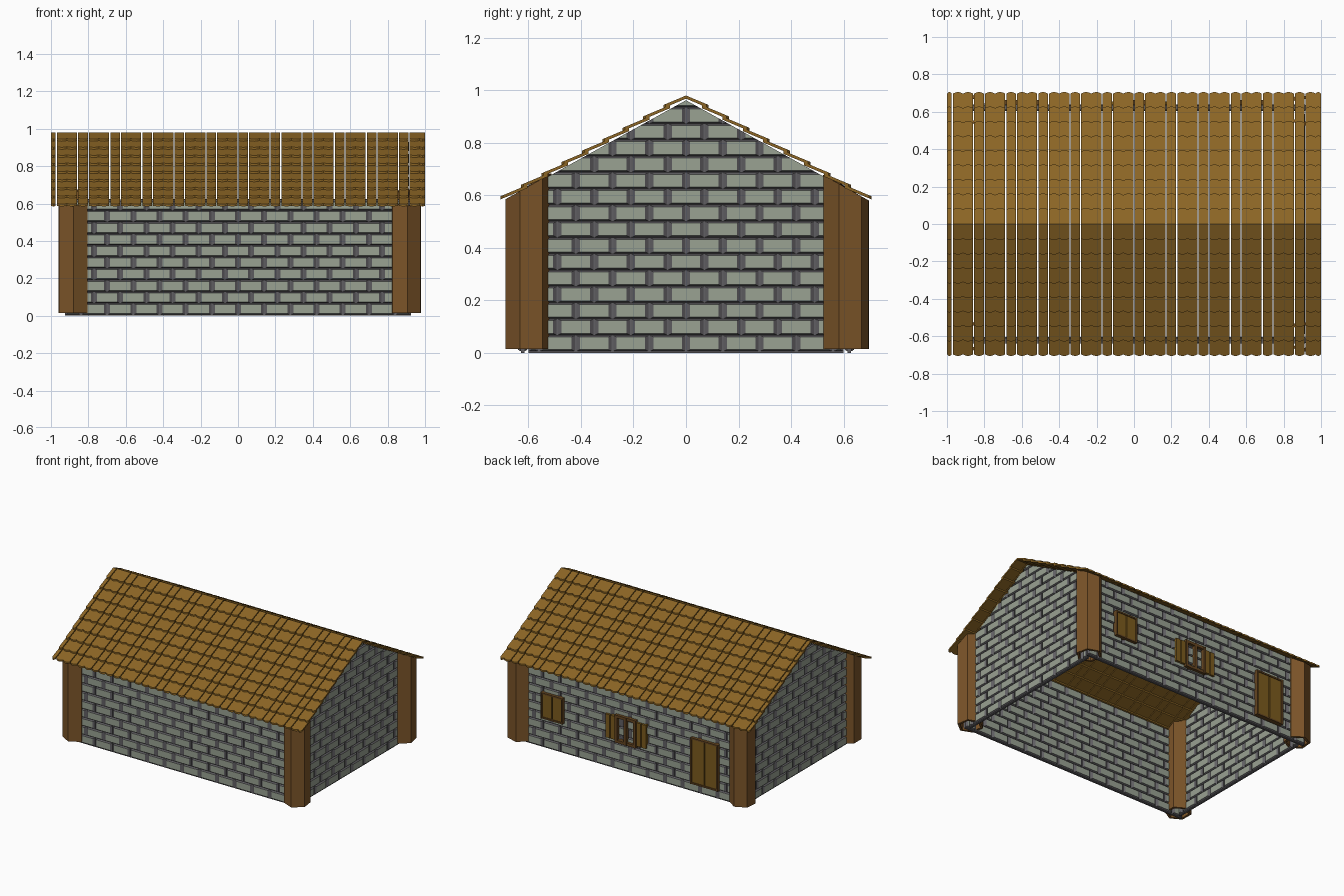
import bpy, bmesh, math
from mathutils import Vector, Matrix

if "Cube" in bpy.data.objects:
    bpy.data.objects.remove(bpy.data.objects["Cube"])


def material(name, rgb):
    m = bpy.data.materials.new(name)
    m.diffuse_color = (*rgb, 1)
    m.use_nodes = True
    m.node_tree.nodes["Principled BSDF"].inputs["Base Color"].default_value = m.diffuse_color
    return m


STONE = material("pale_stone", (0.32, 0.36, 0.29))
MORTAR = material("mortar", (0.12, 0.115, 0.125))
POST = material("post_wood", (0.20, 0.09, 0.022))
ROOF = material("roof_wood", (0.26, 0.13, 0.018))
TRIM = material("shutter_wood", (0.20, 0.105, 0.013))
FRAME = material("frame_wood", (0.13, 0.06, 0.015))

PITCH = 0.554          # roof rise over run


def finish(name, bm, *mats):
    bmesh.ops.recalc_face_normals(bm, faces=bm.faces[:])
    me = bpy.data.meshes.new(name)
    bm.to_mesh(me)
    bm.free()
    for m in mats:
        me.materials.append(m)
    ob = bpy.data.objects.new(name, me)
    bpy.context.collection.objects.link(ob)
    return ob


def clip_under_roof(bm, top):
    for s in (-1, 1):
        bmesh.ops.bisect_plane(bm, geom=bm.verts[:] + bm.edges[:] + bm.faces[:],
                               plane_co=(0, 0, top), plane_no=(0, s * PITCH, 1),
                               clear_outer=True)


def add_box(bm, x0, x1, y0, y1, z0, z1):
    mat = Matrix.Translation(((x0 + x1) / 2, (y0 + y1) / 2, (z0 + z1) / 2)) \
        @ Matrix.Diagonal((x1 - x0, y1 - y0, z1 - z0, 1))
    bmesh.ops.create_cube(bm, size=1, matrix=mat)


def loft(bm, rings):
    """Bridge rings of equal length and cap both ends."""
    rings = [[bm.verts.new(p) for p in r] for r in rings]
    n = len(rings[0])
    for a, b in zip(rings, rings[1:]):
        for i in range(n):
            bm.faces.new((a[i], a[(i + 1) % n], b[(i + 1) % n], b[i])).material_index = 1
    bm.faces.new(rings[0])
    bm.faces.new(rings[-1])


def brick_wall(name, place, half, rows):
    """Bevelled bricks, showing on both sides of a thin mortar slab."""
    bm = bmesh.new()
    pitch, row_h = 0.14, 0.062
    for r in range(rows):
        z0, z1 = 0.006 + r * row_h, 0.004 + (r + 1) * row_h
        shift = 0 if r % 2 else pitch / 2
        for k in range(-8, 9):
            c = k * pitch + shift
            t0, t1 = max(c - 0.067, -half), min(c + 0.067, half)
            if t1 - t0 < 0.035:
                continue
            rings = []
            for d, it, iz in ((-0.018, 0.013, 0.006), (-0.009, 0, 0),
                              (0.009, 0, 0), (0.018, 0.013, 0.006)):
                rings.append([place(t, d, z) for t, z in
                              ((t0 + it, z0 + iz), (t1 - it, z0 + iz),
                               (t1 - it, z1 - iz), (t0 + it, z1 - iz))])
            loft(bm, rings)
    clip_under_roof(bm, 0.962)
    finish(name + "_bricks", bm, STONE, MORTAR)

    bm = bmesh.new()
    top = 0.004 + rows * row_h
    loft(bm, [[place(t, d, z) for t, z in
               ((-half, 0), (half, 0), (half, top), (-half, top))]
              for d in (-0.007, 0.007)])
    clip_under_roof(bm, 0.962)
    finish(name + "_mortar", bm, MORTAR, MORTAR)


# Walls
for s, long_name, end_name in ((-1, "front_wall", "left_wall"),
                               (1, "back_wall", "right_wall")):
    brick_wall(long_name, lambda t, d, z: Vector((t, s * 0.622 + d, z)), 0.925, 11)
    brick_wall(end_name, lambda t, d, z: Vector((s * 0.895 + d, t, z)), 0.60, 16)

# Corner posts: hollow six-sided tubes cut off under the roof
for cx, cy, turn, name in ((-0.88, -0.60, 0, "front_left_post"),
                           (0.895, -0.60, 8, "front_right_post"),
                           (-0.88, 0.61, -5, "back_left_post"),
                           (0.895, 0.61, 12, "back_right_post")):
    bm = bmesh.new()
    bmesh.ops.create_cone(bm, cap_ends=False, segments=6, radius1=0.088,
                          radius2=0.088, depth=0.8,
                          matrix=Matrix.Translation((cx, cy, 0.415))
                          @ Matrix.Rotation(math.radians(turn), 4, 'Z'))
    clip_under_roof(bm, 0.966)
    post = finish(name, bm, POST)
    # keep one vertex of the hexagon facing the front
    sol = post.modifiers.new("wall", 'SOLIDIFY')
    sol.thickness = 0.018

# Roof: overlapping rows of round-ended shingles with open seams
COLS, ROWS = 35, 9
w = 2 / COLS
run = 0.697 / ROWS
for s, name in ((-1, "front_roof_shingles"), (1, "back_roof_shingles")):
    bm = bmesh.new()
    for r in range(ROWS):
        v0 = r * run
        start = v0 - (0.016 if r else 0)
        ztop = 0.98 - r * 0.0434
        for c in range(-1, COLS):
            x0 = -1 + (c + 0.5) * w
            x1 = x0 + w
            # columns go single, pair, single, pair with a seam between groups
            if c % 3 in (0, 2):
                x0 += 0.003
            if c % 3 in (1, 2):
                x1 -= 0.003
            x0, x1 = max(x0, -1), min(x1, 1)
            outline = [(x0, start), (x1, start)]
            for k in range(5):
                f = k / 4
                outline.append((x1 + (x0 - x1) * f,
                                v0 + run + 0.009 * math.sin(math.pi * f)))
            loft(bm, [[Vector((x, s * v, ztop - 0.42 * (v - v0) - t))
                       for x, v in outline] for t in (0, 0.012)])
    finish(name, bm, ROOF, ROOF)


# Door and windows on the back wall
def panel(name, x0, x1, z0, z1, planks=1):
    bm = bmesh.new()
    step = (x1 - x0) / planks
    for i in range(planks):
        add_box(bm, x0 + i * step + 0.003, x0 + (i + 1) * step - 0.003,
                0.63, 0.656, z0, z1)
    finish(name, bm, TRIM)


def frame(name, x0, x1, z0, z1, bar, mids=()):
    bm = bmesh.new()
    for x in (x0, x1 - bar, *mids):
        add_box(bm, x, x + bar, 0.625, 0.664, z0, z1)
    for z in (z0, z1 - bar):
        add_box(bm, x0 + bar, x1 - bar, 0.625, 0.662, z, z + bar)
    finish(name, bm, FRAME)


panel("door", -0.71, -0.505, 0.075, 0.395, 2)
frame("door_frame", -0.718, -0.497, 0.068, 0.402, 0.011)
panel("closed_shutters", 0.535, 0.695, 0.23, 0.40, 2)
frame("closed_shutter_frame", 0.527, 0.703, 0.222, 0.408, 0.011)
panel("open_shutter_left", 0.108, 0.19, 0.22, 0.39, 2)
panel("open_shutter_right", -0.14, -0.058, 0.22, 0.39, 2)
frame("window_frame", -0.06, 0.11, 0.205, 0.405, 0.02, (0.015,))
